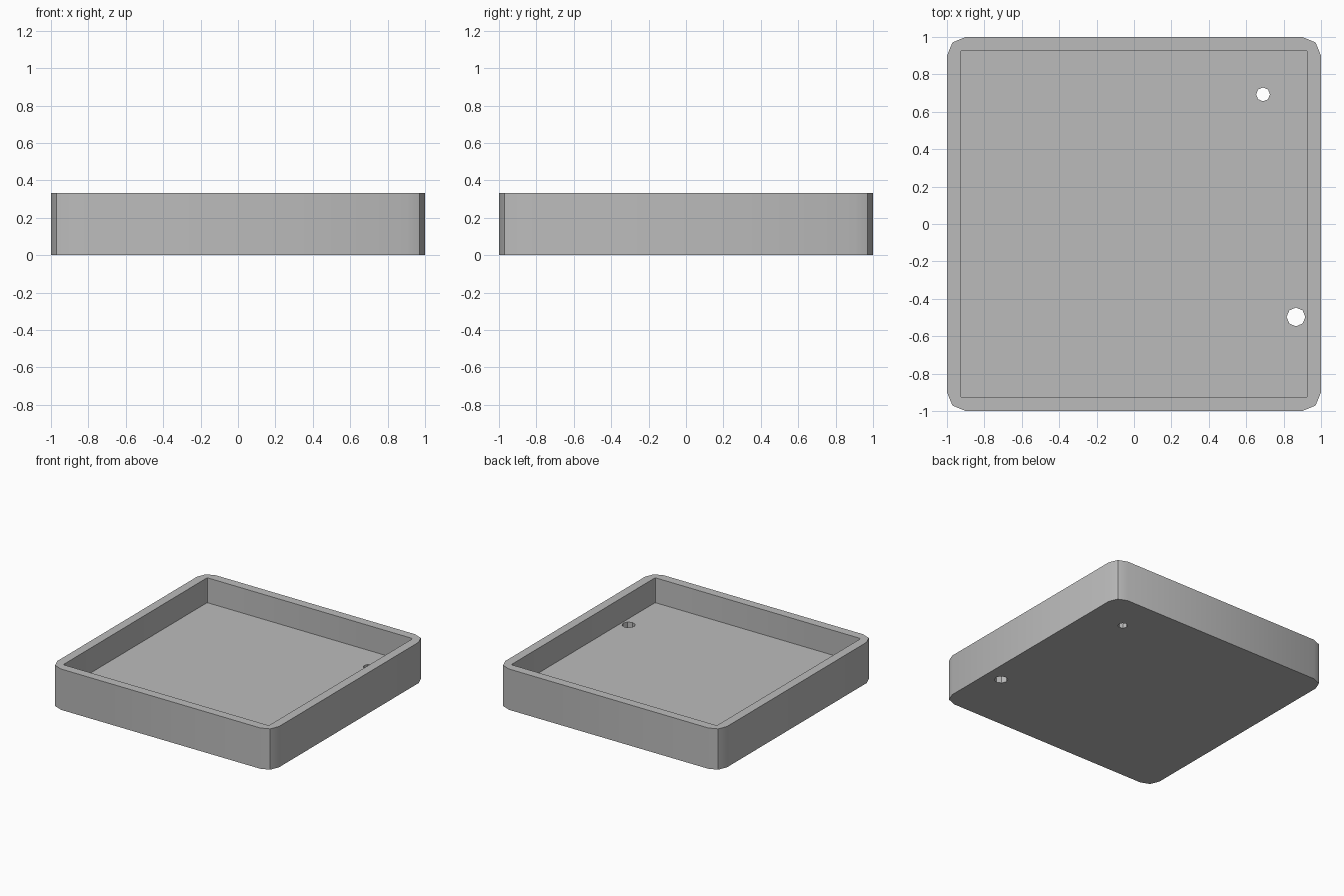
import bpy, bmesh, math

if "Cube" in bpy.data.objects:
    bpy.data.objects.remove(bpy.data.objects["Cube"], do_unlink=True)

HEIGHT, FLOOR, INNER = 0.333, 0.13, 0.928

grey = bpy.data.materials.new("plain grey")
grey.use_nodes = True
colour = (0.5, 0.5, 0.5, 1)
grey.diffuse_color = colour
grey.node_tree.nodes["Principled BSDF"].inputs["Base Color"].default_value = colour


def rounded_square(half, radius, steps=2):
    pts = []
    for corner in range(4):
        mid = math.radians(45 + 90 * corner)
        cx = math.copysign(half - radius, math.cos(mid))
        cy = math.copysign(half - radius, math.sin(mid))
        for i in range(steps + 1):
            a = math.pi / 2 * (corner + i / steps)
            pts.append((cx + radius * math.cos(a), cy + radius * math.sin(a)))
    return pts


def circle(x, y, radius, sides=8):
    return [(x + radius * math.cos(math.tau * i / sides),
             y + radius * math.sin(math.tau * i / sides)) for i in range(sides)]


def prism(name, outline, bottom, top):
    bm = bmesh.new()
    base = bm.faces.new([bm.verts.new((x, y, bottom)) for x, y in outline])
    moved = bmesh.ops.extrude_face_region(bm, geom=[base])["geom"]
    bmesh.ops.translate(bm, vec=(0, 0, top - bottom),
                        verts=[v for v in moved if isinstance(v, bmesh.types.BMVert)])
    bmesh.ops.recalc_face_normals(bm, faces=bm.faces)
    mesh = bpy.data.meshes.new(name)
    bm.to_mesh(mesh)
    bm.free()
    mesh.materials.append(grey)
    obj = bpy.data.objects.new(name, mesh)
    bpy.context.collection.objects.link(obj)
    return obj


# Tray body with rounded corners
tray = prism("tray", rounded_square(1, 0.1), 0, HEIGHT)

# Recess and the two through holes
cutters = [
    prism("recess_cutter", rounded_square(INNER, 0.01), FLOOR, HEIGHT + 0.1),
    prism("small_hole_cutter", circle(0.69, 0.693, 0.037), -0.1, HEIGHT),
    prism("large_hole_cutter", circle(0.866, -0.497, 0.05), -0.1, HEIGHT),
]
bpy.context.view_layer.objects.active = tray
for cutter in cutters:
    cut = tray.modifiers.new(cutter.name, 'BOOLEAN')
    cut.operation = 'DIFFERENCE'
    cut.solver = 'EXACT'
    cut.object = cutter
    bpy.ops.object.modifier_apply(modifier=cut.name)
    bpy.data.objects.remove(cutter, do_unlink=True)

# Soft rounded corners, crisp rims
bpy.ops.object.select_all(action='DESELECT')
tray.select_set(True)
bpy.ops.object.shade_smooth_by_angle(angle=math.radians(30))
